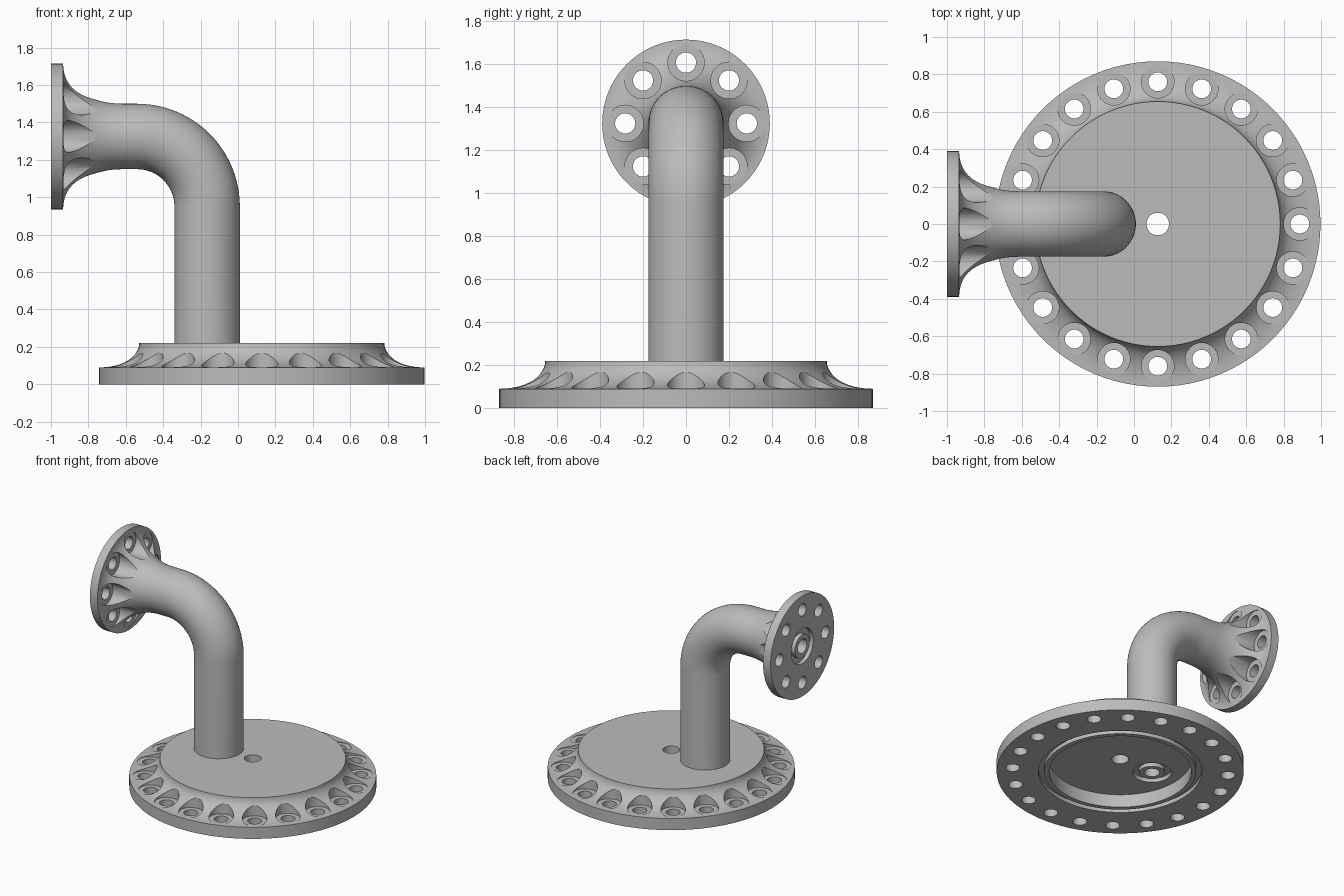
import bpy, bmesh
from math import cos, sin, pi, tau
from mathutils import Vector, Matrix

if "Cube" in bpy.data.objects:
    bpy.data.objects.remove(bpy.data.objects["Cube"])

SEG = 96
BASE_X = 0.127                 # centre of the round base
PIPE_X = -0.165                # axis of the upright pipe
BEND_X, BEND_Z, BEND_R = -0.54, 0.95, 0.375
PIPE_R, BORE_R = 0.175, 0.055
AXIS_Z = BEND_Z + BEND_R       # axis of the level pipe

metal = bpy.data.materials.new("plain grey metal")
metal.use_nodes = True
GREY = (0.5, 0.5, 0.5, 1)
metal.diffuse_color = GREY
metal.node_tree.nodes["Principled BSDF"].inputs["Base Color"].default_value = GREY


def skin(bm, rings, closed):
    """Join rings of points with quads; closed joins last to first, else caps the ends."""
    loops = [[bm.verts.new(p) for p in ring] for ring in rings]
    pairs = list(zip(loops, loops[1:]))
    if closed:
        pairs.append((loops[-1], loops[0]))
    else:
        bm.faces.new(loops[0])
        bm.faces.new(loops[-1])
    for a, b in pairs:
        for i in range(len(a)):
            j = (i + 1) % len(a)
            bm.faces.new((a[i], a[j], b[j], b[i]))


def lathe(bm, profile, place, closed=False, seg=SEG):
    """Spin (radius, height) points about local z, then place the result."""
    skin(bm, [[place @ Vector((r * cos(tau * k / seg), r * sin(tau * k / seg), z))
               for k in range(seg)] for r, z in profile], closed)


def finish(name, bm):
    bmesh.ops.recalc_face_normals(bm, faces=bm.faces)
    mesh = bpy.data.meshes.new(name)
    bm.to_mesh(mesh)
    bm.free()
    mesh.materials.append(metal)
    obj = bpy.data.objects.new(name, mesh)
    bpy.context.collection.objects.link(obj)
    return obj


def cut_and_shade(obj, cutter):
    cutter.hide_render = True
    mod = obj.modifiers.new("holes", 'BOOLEAN')
    mod.operation, mod.solver, mod.object = 'DIFFERENCE', 'EXACT', cutter
    bpy.ops.object.select_all(action='DESELECT')
    bpy.context.view_layer.objects.active = obj
    obj.select_set(True)
    bpy.ops.object.modifier_apply(modifier=mod.name)
    bpy.data.objects.remove(cutter)
    bpy.ops.object.shade_smooth_by_angle(angle=0.5)


def bolt_cutters(bm, count, circle, place, stepped):
    """Ring of bolt holes with wider flat seats above them."""
    for k in range(count):
        a = tau * k / count
        lathe(bm, stepped, place @ Matrix.Translation((circle * cos(a), circle * sin(a), 0)), seg=40)


def cove(r_in, r_out, z_low, z_high, steps=14):
    """Concave quarter ellipse from the narrow high end to the wide low end."""
    return [(r_out - (r_out - r_in) * cos(t), z_high - (z_high - z_low) * sin(t))
            for t in (pi / 2 * i / steps for i in range(steps + 1))]


# Round base plate: coved rim, hollow underside, seal groove, centre hole
place = Matrix.Translation((BASE_X, 0, 0))
bm = bmesh.new()
lathe(bm, [(0.06, 0.22)] + cove(0.655, 0.87, 0.09, 0.22)
      + [(0.87, 0), (0.575, 0), (0.575, 0.03), (0.535, 0.03), (0.535, 0),
         (0.5, 0), (0.5, 0.1), (0.06, 0.1)], place, closed=True)
base = finish("base_plate", bm)

# Base holes, pipe bore and the seal groove around it
bm = bmesh.new()
bolt_cutters(bm, 20, 0.76, place, [(0.05, -0.1), (0.05, 0.088), (0.087, 0.088), (0.087, 0.4)])
bore_place = Matrix.Translation((PIPE_X, 0, 0))
lathe(bm, [(BORE_R, 0.05), (BORE_R, 0.3)], bore_place, seg=64)
lathe(bm, [(0.135, 0.05), (0.135, 0.13), (0.09, 0.13), (0.09, 0.05)], bore_place, closed=True, seg=64)
cut_and_shade(base, finish("base_cutter", bm))


# Bent pipe with flared end flange, swept as one hollow body
def pipe_ring(angle, radius, along=0.0):
    """Circle across the pipe at a bend angle, moved along the pipe direction."""
    out = Vector((cos(angle), 0, sin(angle)))
    ahead = Vector((-sin(angle), 0, cos(angle)))
    centre = Vector((BEND_X, 0, BEND_Z)) + out * BEND_R + ahead * along
    return [centre + radius * (cos(tau * k / SEG) * out + sin(tau * k / SEG) * Vector((0, 1, 0)))
            for k in range(SEG)]


LEVEL = pi / 2
END = 1 + BEND_X               # distance from the bend to the flange face
bend = [LEVEL * i / 24 for i in range(25)]
rings = [pipe_ring(0, PIPE_R, 0.22 - BEND_Z)]
rings += [pipe_ring(a, PIPE_R) for a in bend]
rings += [pipe_ring(LEVEL, r, END - h) for r, h in cove(PIPE_R, 0.385, 0.065, 0.38)]
rings += [pipe_ring(LEVEL, r, END - h) for r, h in
          [(0.39, 0.065), (0.39, 0), (0.135, 0), (0.135, 0.03), (0.09, 0.03), (0.09, 0), (BORE_R, 0)]]
rings += [pipe_ring(a, BORE_R) for a in reversed(bend)]
rings.append(pipe_ring(0, BORE_R, 0.22 - BEND_Z))
bm = bmesh.new()
skin(bm, rings, True)
pipe = finish("bent_pipe_and_flange", bm)

# Flange bolt holes with seats cut into the flare
bm = bmesh.new()
flange_place = Matrix.Translation((-1, 0, AXIS_Z)) @ Matrix.Rotation(pi / 2, 4, 'Y')
bolt_cutters(bm, 8, 0.283, flange_place, [(0.047, -0.1), (0.047, 0.063), (0.085, 0.063), (0.085, 0.42)])
cut_and_shade(pipe, finish("flange_cutter", bm))
